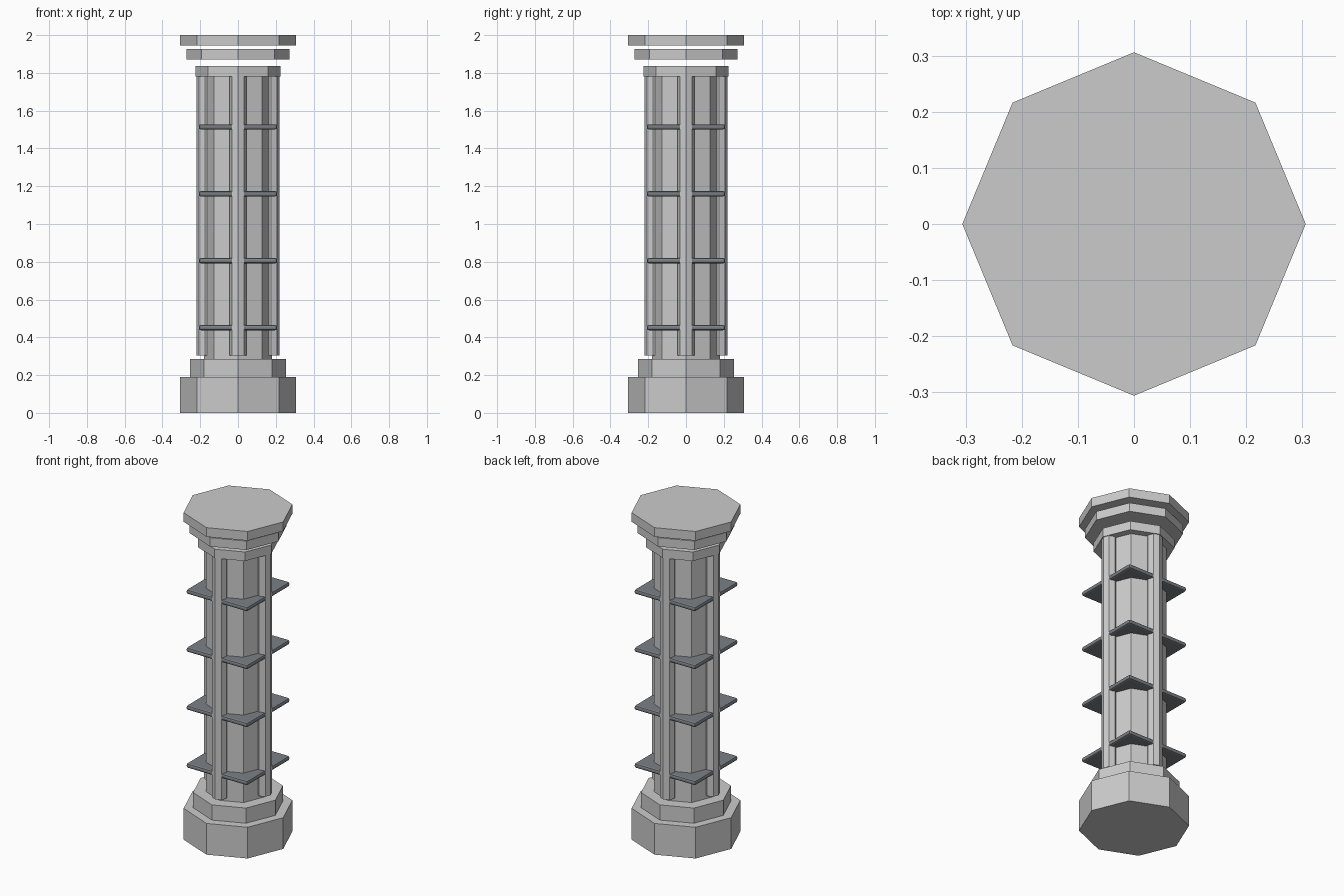
import bpy
from math import cos, sin, pi

if "Cube" in bpy.data.objects:
    bpy.data.objects.remove(bpy.data.objects["Cube"])


def octagon(name, radius, z0, z1, x=0.0, y=0.0):
    """Flat-sided octagonal prism with corners on the x and y axes."""
    bpy.ops.mesh.primitive_cylinder_add(vertices=8, radius=radius, depth=z1 - z0,
                                        location=(x, y, (z0 + z1) / 2))
    bpy.context.object.name = name
    return bpy.context.object


# Stepped base
octagon("base_plinth", 0.306, 0.0, 0.191)
octagon("base_step", 0.253, 0.191, 0.284)

# Main shaft
octagon("shaft", 0.18, 0.284, 1.782)

# Capital: three separate slabs with open gaps between them
octagon("capital_collar", 0.225, 1.782, 1.837)
octagon("capital_step", 0.273, 1.872, 1.926)
octagon("capital_top", 0.306, 1.944, 2.0)

# Slim columns on the four axis corners of the shaft
for i in range(4):
    a = i * pi / 2
    octagon(f"slim_column_{i + 1}", 0.045, 0.305, 1.782, 0.175 * cos(a), 0.175 * sin(a))

# Dark square band plates, corners poking out between the slim columns
dark = bpy.data.materials.new("dark_metal")
dark.diffuse_color = (0.2, 0.22, 0.24, 1)
dark.use_nodes = True
dark.node_tree.nodes["Principled BSDF"].inputs["Base Color"].default_value = dark.diffuse_color
for i in range(4):
    bpy.ops.mesh.primitive_cube_add(size=1, location=(0, 0, 0.451 + 0.3545 * i))
    plate = bpy.context.object
    plate.name = f"band_plate_{i + 1}"
    plate.scale = (0.414, 0.414, 0.027)
    bpy.ops.object.transform_apply(location=False, rotation=False, scale=True)
    plate.data.materials.append(dark)
    bevel = plate.modifiers.new("soft_edge", 'BEVEL')
    bevel.width = 0.01
    bevel.segments = 2
